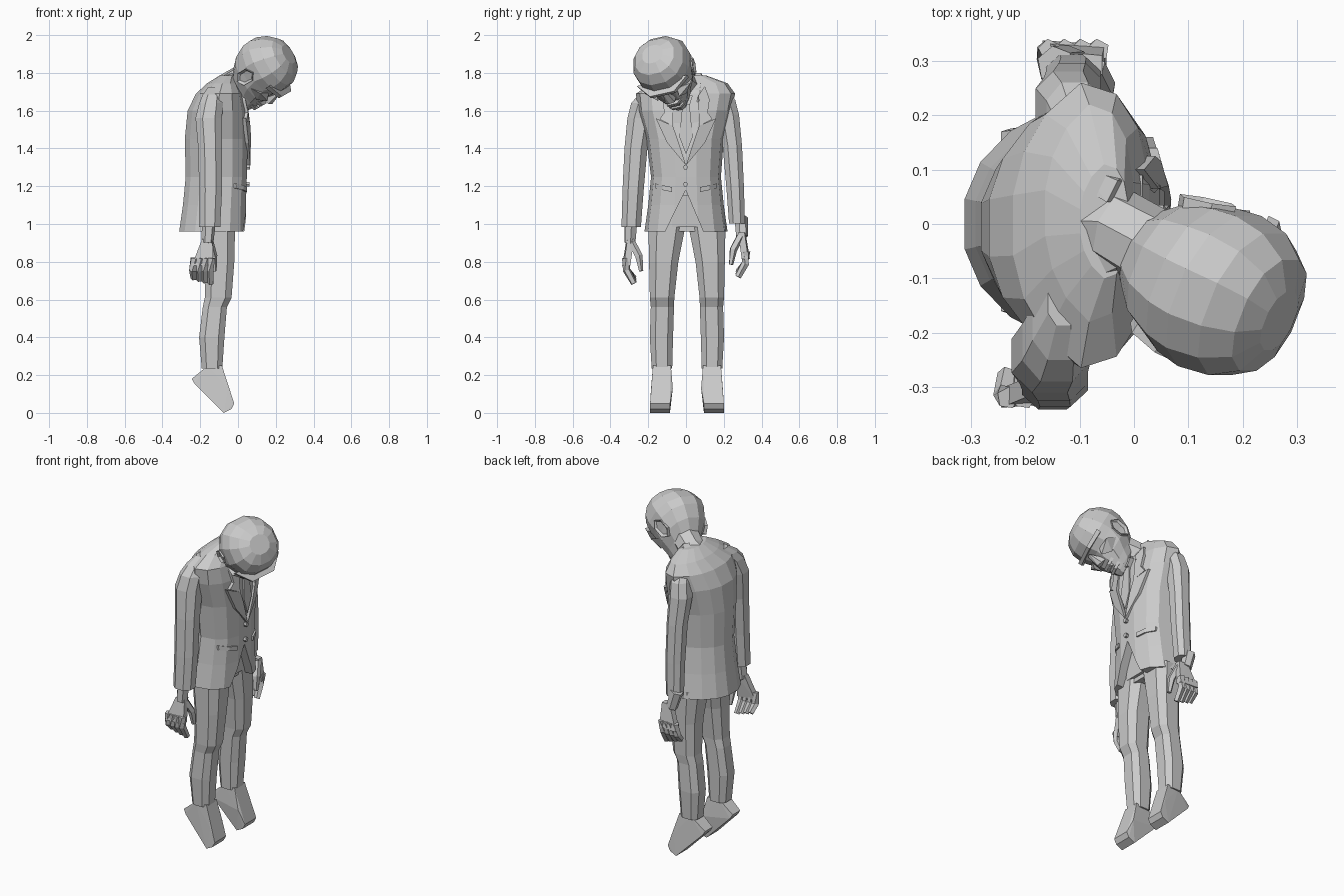
import bpy, bmesh, math
from mathutils import Vector, Matrix
from mathutils.bvhtree import BVHTree

if "Cube" in bpy.data.objects:
    bpy.data.objects.remove(bpy.data.objects["Cube"])

grey = bpy.data.materials.new("plain grey")
grey.use_nodes = True
grey.diffuse_color = (0.6, 0.6, 0.6, 1)
grey.node_tree.nodes["Principled BSDF"].inputs["Base Color"].default_value = (0.6, 0.6, 0.6, 1)


def finish(name, bm, matrix=None):
    if matrix:
        bm.transform(matrix)
    bmesh.ops.recalc_face_normals(bm, faces=bm.faces)
    mesh = bpy.data.meshes.new(name)
    bm.to_mesh(mesh)
    bm.free()
    mesh.materials.append(grey)
    ob = bpy.data.objects.new(name, mesh)
    bpy.context.collection.objects.link(ob)
    return ob


def loft(name, rings, sides=10, power=2.6, matrix=None, taper=0):
    """Stack of rounded-box rings, each (z, x0, x1, y0, y1); taper narrows the back."""
    bm = bmesh.new()
    loops = []
    for z, x0, x1, y0, y1 in rings:
        loop = []
        for i in range(sides):
            a = math.tau * (i + 0.5) / sides
            c, s = math.cos(a), math.sin(a)
            px = math.copysign(abs(c) ** (2 / power), c)
            py = math.copysign(abs(s) ** (2 / power), s) * (1 - taper * max(0, -px))
            loop.append(bm.verts.new(((x0 + x1) / 2 + px * (x1 - x0) / 2,
                                      (y0 + y1) / 2 + py * (y1 - y0) / 2, z)))
        loops.append(loop)
    for a, b in zip(loops, loops[1:]):
        for i in range(sides):
            j = (i + 1) % sides
            bm.faces.new((a[i], a[j], b[j], b[i]))
    bm.faces.new(loops[0])
    bm.faces.new(loops[-1])
    return finish(name, bm, matrix)


def hull(name, points, matrix=None):
    bm = bmesh.new()
    for p in points:
        bm.verts.new(p)
    bmesh.ops.convex_hull(bm, input=bm.verts)
    return finish(name, bm, matrix)


def tube(name, path, radii, sides=6):
    """Tapered limb through the path points."""
    bm = bmesh.new()
    pts = [Vector(p) for p in path]
    loops = []
    for k, p in enumerate(pts):
        d = pts[min(k + 1, len(pts) - 1)] - pts[max(k - 1, 0)]
        q = d.to_track_quat('Z', 'Y')
        loops.append([bm.verts.new(p + q @ Vector((math.cos(t), math.sin(t), 0)) * radii[k])
                      for t in (math.tau * i / sides for i in range(sides))])
    for a, b in zip(loops, loops[1:]):
        for i in range(sides):
            bm.faces.new((a[i], a[i - 1], b[i - 1], b[i]))
    bm.faces.new(loops[0])
    bm.faces.new(loops[-1])
    return finish(name, bm)


# Jacket body
jacket = loft("jacket_body", [
    (0.96, -.315, .045, -.22, .22), (1.1, -.295, .045, -.2, .2),
    (1.25, -.28, .05, -.185, .185), (1.45, -.285, .055, -.21, .2),
    (1.6, -.27, .05, -.255, .24), (1.69, -.225, .03, -.265, .26),
    (1.745, -.165, .0, -.18, .22), (1.785, -.1, -.01, -.1, .11)], 14, 2.5, taper=.3)
probe = bmesh.new()
probe.from_mesh(jacket.data)
surface = BVHTree.FromBMesh(probe)
probe.free()

# Hem opening below the buttons
cutter = hull("hem_cutter", [(x, y, z) for x in (-.03, .2)
                             for y, z in ((-.002, 1.18), (-.12, .94), (.1, .94))])
cut = jacket.modifiers.new("hem opening", 'BOOLEAN')
cut.object = cutter
cut.solver = 'EXACT'
bpy.context.view_layer.objects.active = jacket
bpy.ops.object.modifier_apply(modifier=cut.name)
bpy.data.objects.remove(cutter)


def panel(name, outline, thick):
    """Plate draped on the jacket front, outline in (y, z)."""
    bm = bmesh.new()
    front, back = [], []
    for y, z in outline:
        hit = surface.ray_cast(Vector((1, y, z)), Vector((-1, 0, 0)))[0]
        x = hit.x if hit else 0
        front.append(bm.verts.new((x + thick, y, z)))
        back.append(bm.verts.new((x - .02, y, z)))
    bm.faces.new(front)
    bm.faces.new(back)
    for i in range(len(front)):
        bm.faces.new((front[i - 1], front[i], back[i], back[i - 1]))
    return finish(name, bm)


# Shirt, tie and jacket trimmings
panel("shirt_front", [(0, 1.34), (.06, 1.5), (.09, 1.72), (-.09, 1.72), (-.06, 1.5)], .006)
panel("tie_blade", [(0, 1.37), (.035, 1.46), (.018, 1.64), (-.018, 1.64), (-.035, 1.46)], .014)
panel("tie_knot", [(.02, 1.63), (.035, 1.68), (-.035, 1.68), (-.02, 1.63)], .025)
for side, s in (("left", 1), ("right", -1)):
    panel(side + "_lapel", [(0, 1.31), (s * .1, 1.43), (s * .16, 1.56),
                            (s * .07, 1.52), (s * .045, 1.45)], .017)
    panel(side + "_upper_lapel", [(s * .07, 1.52), (s * .14, 1.555), (s * .115, 1.59),
                                  (s * .125, 1.66), (s * .1, 1.73), (s * .065, 1.68)], .016)
    for part, y0, y1, z in (("inner", .075, .125, 1.17), ("outer", .125, .165, 1.18)):
        panel("%s_pocket_flap_%s" % (side, part),
              [(s * y0, z), (s * y1, z + .01), (s * y1, z + .035), (s * y0, z + .025)], .01)
    hull(side + "_collar", [(x, s * y, z) for x, y, z in (
        (.03, .05, 1.64), (.05, .07, 1.65), (-.1, .07, 1.76), (-.1, .11, 1.75),
        (-.05, .04, 1.8), (-.03, .08, 1.8), (.01, .1, 1.7))])
for k, z in enumerate((1.3, 1.21)):
    panel("button_%d" % (k + 1), [(.013 * math.cos(a) - .003, z + .013 * math.sin(a))
                                  for a in (math.tau * i / 6 for i in range(6))], .016)

# Limbs; the left arm hangs slightly higher, closer and further forward
loft("trouser_seat", [(.985, -.2, -.01, -.19, .195), (1.15, -.2, -.0, -.16, .16)], 10)
for side, s, dy, dx, dz in (("left", 1, .01, .045, .035), ("right", -1, 0, 0, 0)):
    def ring(z, x0, x1, y0, y1):
        return (z, x0, x1, s * y0 + dy, s * y1 + dy)

    loft(side + "_trouser_leg", [ring(*r) for r in (
        (.235, -.195, -.08, .07, .185), (.4, -.21, -.068, .065, .195),
        (.56, -.19, -.055, .06, .19), (.61, -.18, -.03, .058, .195),
        (.8, -.18, -.015, .036, .2), (1.0, -.2, -.01, -.005, .205))], 8, 2.8)
    hull(side + "_shoe", [(x, s * y + dy, z) for x, z, y0, y1 in (
        (-.16, .25, .085, .17), (-.085, .25, .08, .175), (-.245, .18, .09, .16),
        (-.23, .155, .085, .165), (-.055, .13, .07, .185), (-.02, .05, .085, .19),
        (-.035, .02, .085, .19), (-.075, 0, .085, .19)) for y in (y0, y1)])

    # Sleeve blends into the sloping shoulder
    loft(side + "_sleeve", [(z + dz * .5, x0 + dx, x1 + dx / 2, s * (y0 - dy), s * (y1 - 3 * dy))
                            for z, x0, x1, y0, y1 in (
        (.985, -.21, -.09, .235, .345), (1.18, -.21, -.08, .22, .34),
        (1.4, -.215, -.08, .2, .33), (1.56, -.23, -.08, .17, .315),
        (1.64, -.21, -.075, .14, .295), (1.685, -.19, -.08, .11, .255),
        (1.725, -.16, -.1, .1, .19))], 8, 2.3)

    # Limp hand with closed fingers
    def at(x, y, z):
        return (x + dx * (1.03 - z) * 8, s * y, z + dz)

    tube(side + "_wrist", [at(-.155, .292, 1.0), at(-.162, .297, .9)], (.036, .032))
    hull(side + "_palm", [(x + dx * 1.7, s * y, z + dz) for x, z, y0, y1 in (
        (-.19, .92, .28, .315), (-.135, .92, .275, .31),
        (-.245, .78, .302, .338), (-.13, .78, .295, .33)) for y in (y0, y1)])
    for k in range(4):
        x = -.238 + k * .03 + dx * 1.7
        tube("%s_finger_%d" % (side, k + 1), [
            (x + .006, s * .32, .82 + dz), (x, s * .314, .755 + dz),
            (x + .004, s * .275, .712 - .009 * k + dz)], (.021, .021, .017), 5)
    x = dx * 1.7
    tube(side + "_thumb", [(x - .15, s * .288, .9 + dz), (x - .13, s * .25, .83 + dz),
                           (x - .125, s * .238, .75 + dz)], (.022, .021, .012), 5)

# Drooping head: local x points out of the face, local z to the crown
pose = (Matrix.Translation((.08, -.042, 1.612))
        @ Matrix.Rotation(math.radians(60), 4, 'Y')
        @ Matrix.Rotation(math.radians(24), 4, 'X'))
tube("neck", [(-.1, 0, 1.68), (-.03, -.01, 1.74), (.05, -.06, 1.78)], (.09, .075, .08), 8)
loft("head", [
    (-.03, -.08, -.005, -.04, .04), (-.005, -.2, .0, -.07, .07), (.03, -.24, .0, -.09, .09),
    (.08, -.285, -.005, -.125, .125), (.15, -.318, -.012, -.148, .148),
    (.2, -.323, .0, -.156, .156), (.26, -.3, -.01, -.147, .147),
    (.31, -.26, -.045, -.115, .115), (.335, -.21, -.1, -.06, .06)], 12, 2.2, pose)
hull("brow_ridge", [(x, y, z) for x, y, z in (
    (.022, -.07, .19), (.022, .07, .19), (.022, -.07, .21), (.022, .07, .21),
    (-.06, -.145, .185), (-.06, .145, .185), (-.06, -.145, .21), (-.06, .145, .21))], pose)
hull("nose", [(0, -.012, .18), (0, .012, .18), (.03, 0, .11), (.02, -.025, .1),
              (.02, .025, .1), (-.02, -.03, .09), (-.02, .03, .09)], pose)
for name, z in (("upper_lip", .062), ("lower_lip", .02)):
    hull(name, [(x, s * y, z + h) for s in (-1, 1) for h in (-.008, .008)
                for x, y in ((.012, .025), (-.02, .055))], pose)
for k in range(4):
    y = -.024 + k * .016
    hull("tooth_%d" % (k + 1), [(x, y + w, z) for x in (-.02, .01)
                                for w in (-.006, .006) for z in (.04, .058)], pose)
for side, s in (("left", 1), ("right", -1)):
    hull(side + "_cheek", [(.005, s * .06, .12), (-.05, s * .135, .14), (-.03, s * .085, .08),
                           (-.1, s * .125, .1), (-.03, s * .06, .15)], pose)
    # Ear as a six-sided rim with a sunken middle
    bm = bmesh.new()
    disc = bmesh.ops.create_circle(bm, cap_ends=True, segments=6, radius=.055)["verts"]
    bmesh.ops.scale(bm, vec=(.75, 1.1, 1), verts=disc)
    up = bmesh.ops.extrude_face_region(bm, geom=bm.faces[:])["geom"]
    bmesh.ops.translate(bm, vec=(0, 0, .03), verts=[v for v in up if isinstance(v, bmesh.types.BMVert)])
    top = [f for f in up if isinstance(f, bmesh.types.BMFace)]
    bmesh.ops.inset_region(bm, faces=top, thickness=.014, depth=0)
    bmesh.ops.translate(bm, vec=(0, 0, -.012), verts=top[0].verts)
    place = (Matrix.Translation((-.165, s * .114, .118))
             @ Matrix.Rotation(-s * math.radians(103), 4, 'X'))
    finish(side + "_ear", bm, pose @ place)
